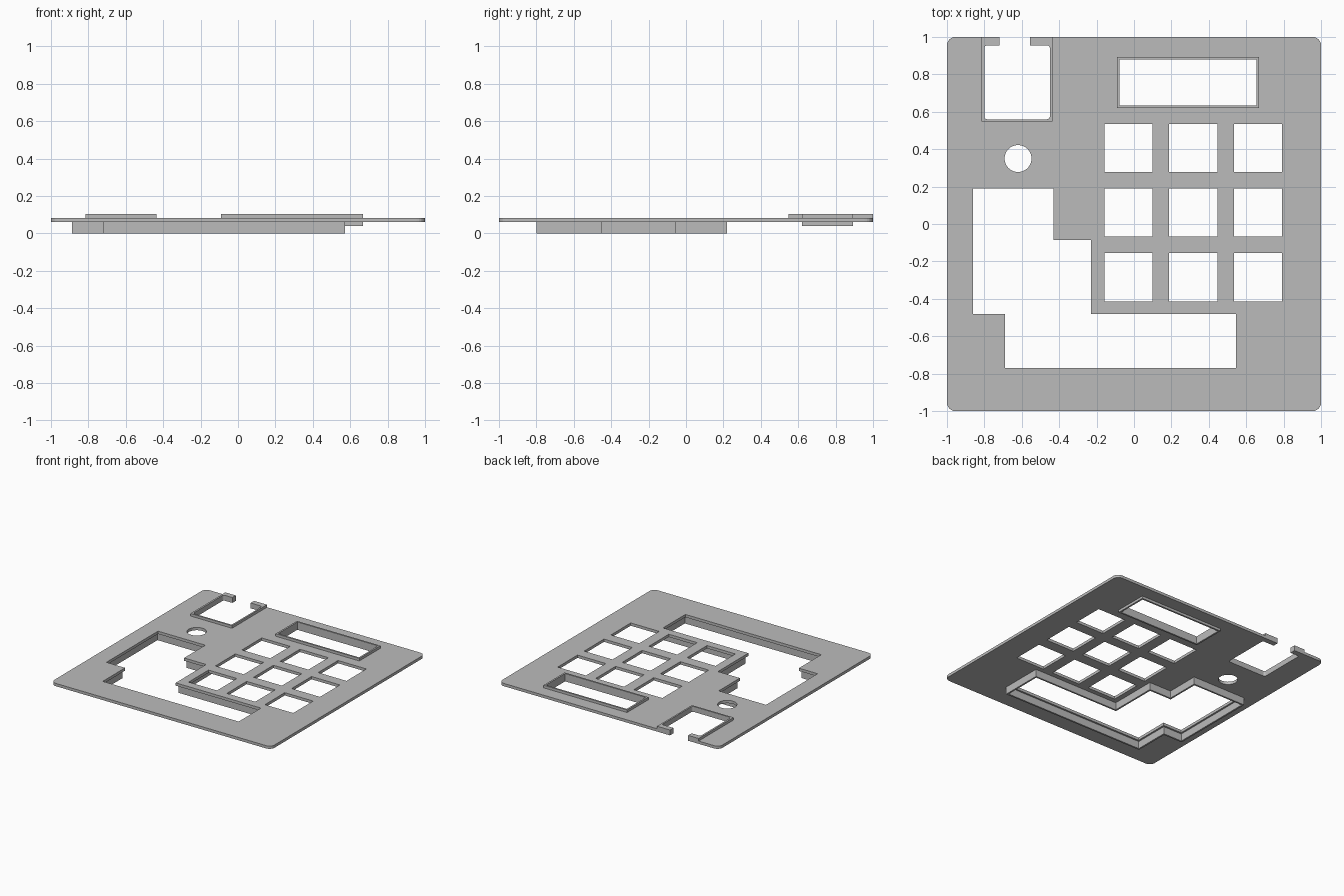
import bpy, bmesh, math
from mathutils import Vector

cube = bpy.data.objects.get("Cube")
if cube:
    bpy.data.objects.remove(cube, do_unlink=True)

grey = bpy.data.materials.new("plain grey")
grey.use_nodes = True
GREY = (0.5, 0.5, 0.5, 1)
grey.diffuse_color = GREY
grey.node_tree.nodes["Principled BSDF"].inputs["Base Color"].default_value = GREY


def rect(x0, x1, y0, y1):
    return [(x0, y0), (x1, y0), (x1, y1), (x0, y1)]


def circle(cx, cy, r, n=48):
    return [(cx + r * math.cos(math.tau * i / n), cy + r * math.sin(math.tau * i / n))
            for i in range(n)]


def fillet(points, r, picked=None, steps=6):
    """Round the picked right-angled corners of a polygon (all by default)."""
    out = []
    for i, p in enumerate(points):
        if picked is not None and i not in picked:
            out.append(p)
            continue
        p = Vector(p)
        a = (Vector(points[i - 1]) - p).normalized() * r
        b = (Vector(points[(i + 1) % len(points)]) - p).normalized() * r
        for k in range(steps + 1):
            t = math.pi / 2 * k / steps
            out.append(tuple(p + a * (1 - math.sin(t)) + b * (1 - math.cos(t))))
    return out


def offset(points, d):
    """Grow a counter-clockwise right-angled polygon by d."""
    out = []
    for i, p in enumerate(points):
        p = Vector(p)
        e1 = (p - Vector(points[i - 1])).normalized()
        e2 = (Vector(points[(i + 1) % len(points)]) - p).normalized()
        out.append((p.x + d * (e1.y + e2.y), p.y - d * (e1.x + e2.x)))
    return out


def prism(name, loops, z0, z1):
    """Extrude an outline with holes between two heights."""
    curve = bpy.data.curves.new(name + "_outline", 'CURVE')
    curve.dimensions = '2D'
    curve.fill_mode = 'BOTH'
    curve.extrude = (z1 - z0) / 2
    for loop in loops:
        spline = curve.splines.new('POLY')
        spline.points.add(len(loop) - 1)
        for point, (x, y) in zip(spline.points, loop):
            point.co = (x, y, 0, 1)
        spline.use_cyclic_u = True
    temp = bpy.data.objects.new(name + "_temp", curve)
    bpy.context.collection.objects.link(temp)
    bpy.context.view_layer.update()
    evaluated = temp.evaluated_get(bpy.context.evaluated_depsgraph_get())
    mesh = bpy.data.meshes.new_from_object(evaluated)
    bpy.data.objects.remove(temp, do_unlink=True)
    bpy.data.curves.remove(curve)

    bm = bmesh.new()
    bm.from_mesh(mesh)
    bmesh.ops.translate(bm, verts=bm.verts, vec=(0, 0, (z0 + z1) / 2))
    bmesh.ops.remove_doubles(bm, verts=bm.verts, dist=0.0001)
    bmesh.ops.recalc_face_normals(bm, faces=bm.faces)
    for face in bm.faces:
        face.smooth = False
        face.material_index = 0
    bm.to_mesh(mesh)
    bm.free()
    mesh.name = name
    mesh.materials.clear()
    mesh.materials.append(grey)
    obj = bpy.data.objects.new(name, mesh)
    bpy.context.collection.objects.link(obj)
    return obj


BOTTOM, TOP, RIM = 0.06, 0.083, 0.104

# Slot open to the back edge
slot = fillet([(-0.72, 1), (-0.72, 0.955), (-0.80, 0.955), (-0.80, 0.56),
               (-0.45, 0.56), (-0.45, 0.955), (-0.555, 0.955), (-0.555, 1)],
              0.015, picked=(2, 3, 4, 5))

# Stepped opening, counter-clockwise
stepped = [(-0.69, -0.77), (0.545, -0.77), (0.545, -0.48), (-0.23, -0.48),
           (-0.23, -0.085), (-0.43, -0.085), (-0.43, 0.19), (-0.86, 0.19),
           (-0.86, -0.48), (-0.69, -0.48)]

window = rect(-0.077, 0.655, 0.633, 0.88)

# Grid of nine square holes
half = 0.129
keys = [rect(x - half, x + half, y - half, y + half)
        for x in (-0.03, 0.317, 0.663) for y in (-0.285, 0.062, 0.406)]

# Main plate: the rounded outline runs around the back slot
corners = fillet(rect(-1, 1, -1, 1), 0.045)
left_corner = len(corners) * 3 // 4
outline = corners[:left_corner] + slot[::-1] + corners[left_corner:]
prism("plate", [outline, circle(-0.62, 0.35, 0.072), stepped,
                offset(window, 0.007)] + keys, BOTTOM, TOP)

# Skirt hanging under the stepped opening
prism("opening_skirt", [offset(stepped, 0.028), offset(stepped, 0.014)], 0, BOTTOM)

# Frame through the plate around the window
prism("window_frame", [offset(window, 0.014), window], 0.04, RIM)

# Raised rim around the back slot
prism("slot_rim", [[(-0.815, 1), (-0.815, 0.547), (-0.437, 0.547), (-0.437, 1)]
                   + slot[::-1]], TOP, RIM)
